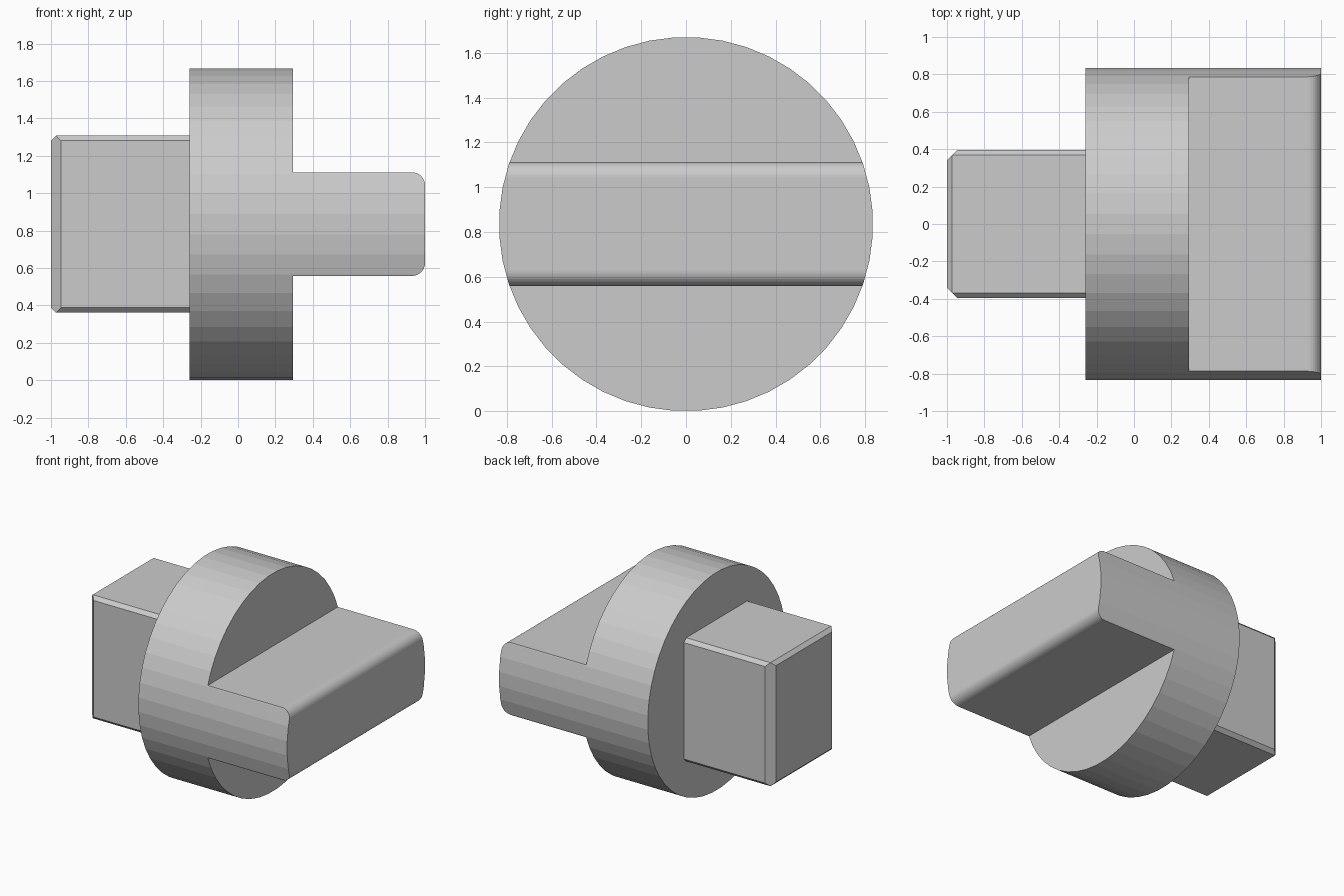
import bpy, bmesh, math
from mathutils import Vector, Matrix

if "Cube" in bpy.data.objects:
    bpy.data.objects.remove(bpy.data.objects["Cube"])

R = 0.835            # disc radius, also height of the shared axis
X0, X1, X2 = -0.26, 0.295, 1.0
H, F = 0.277, 0.07   # tongue half thickness, nose fillet radius


def make_object(name, bm):
    bmesh.ops.recalc_face_normals(bm, faces=bm.faces)
    mesh = bpy.data.meshes.new(name)
    bm.to_mesh(mesh)
    bm.free()
    ob = bpy.data.objects.new(name, mesh)
    bpy.context.collection.objects.link(ob)
    return ob


def apply_boolean(target, other, operation):
    mod = target.modifiers.new(operation.lower(), 'BOOLEAN')
    mod.operation, mod.solver, mod.object = operation, 'EXACT', other
    bpy.context.view_layer.objects.active = target
    bpy.ops.object.modifier_apply(modifier=mod.name)
    bpy.data.objects.remove(other)


# Round bar along x, from which the disc and tongue are cut
bm = bmesh.new()
spin = (Matrix.Translation(((X0 + X2) / 2, 0, R)) @ Matrix.Rotation(math.pi / 2, 4, 'Y')
        @ Matrix.Rotation(math.pi / 48, 4, 'Z'))
bmesh.ops.create_cone(bm, cap_ends=True, segments=48, radius1=R, radius2=R,
                      depth=X2 - X0, matrix=spin)
body = make_object("disc_and_tongue", bm)

# Side profile: wide disc stepping down to a tongue with a rounded nose
upper = [(-0.5, 1.2), (X1, 1.2), (X1, H)]
for i in range(9):
    a = math.pi / 2 * (1 - i / 8)
    upper.append((X2 - F + F * math.cos(a), H - F + F * math.sin(a)))
profile = upper + [(x, -z) for x, z in reversed(upper)]
bm = bmesh.new()
face = bm.faces.new([bm.verts.new((x, -1, R + z)) for x, z in profile])
ext = bmesh.ops.extrude_face_region(bm, geom=[face])
bmesh.ops.translate(bm, vec=(0, 2, 0),
                    verts=[v for v in ext['geom'] if isinstance(v, bmesh.types.BMVert)])
apply_boolean(body, make_object("side_profile", bm), 'INTERSECT')

# Rectangular shank, chamfered by slicing its edges with planes
W, T, C = 0.395, 0.473, 0.027
bm = bmesh.new()
bmesh.ops.create_cube(bm, size=1, matrix=Matrix.Translation((-0.55, 0, R))
                      @ Matrix.Diagonal((0.9, 2 * W, 2 * T, 1)))


def slice_edge(point, normal):
    geom = bm.verts[:] + bm.edges[:] + bm.faces[:]
    bmesh.ops.bisect_plane(bm, geom=geom, dist=1e-6, plane_co=point,
                           plane_no=Vector(normal), clear_outer=True)
    bmesh.ops.holes_fill(bm, edges=[e for e in bm.edges if e.is_boundary])


for s in (-1, 1):
    slice_edge((-1, s * (W - 2 * C), R), (-1, s, 0))
    slice_edge((-1, 0, R + s * (T - C)), (-1, 0, s))
    for t in (-1, 1):
        slice_edge((0, s * W, R + t * (T - C)), (0, s, t))
shank = make_object("shank", bm)
apply_boolean(body, shank, 'UNION')
body.name = "plug"
